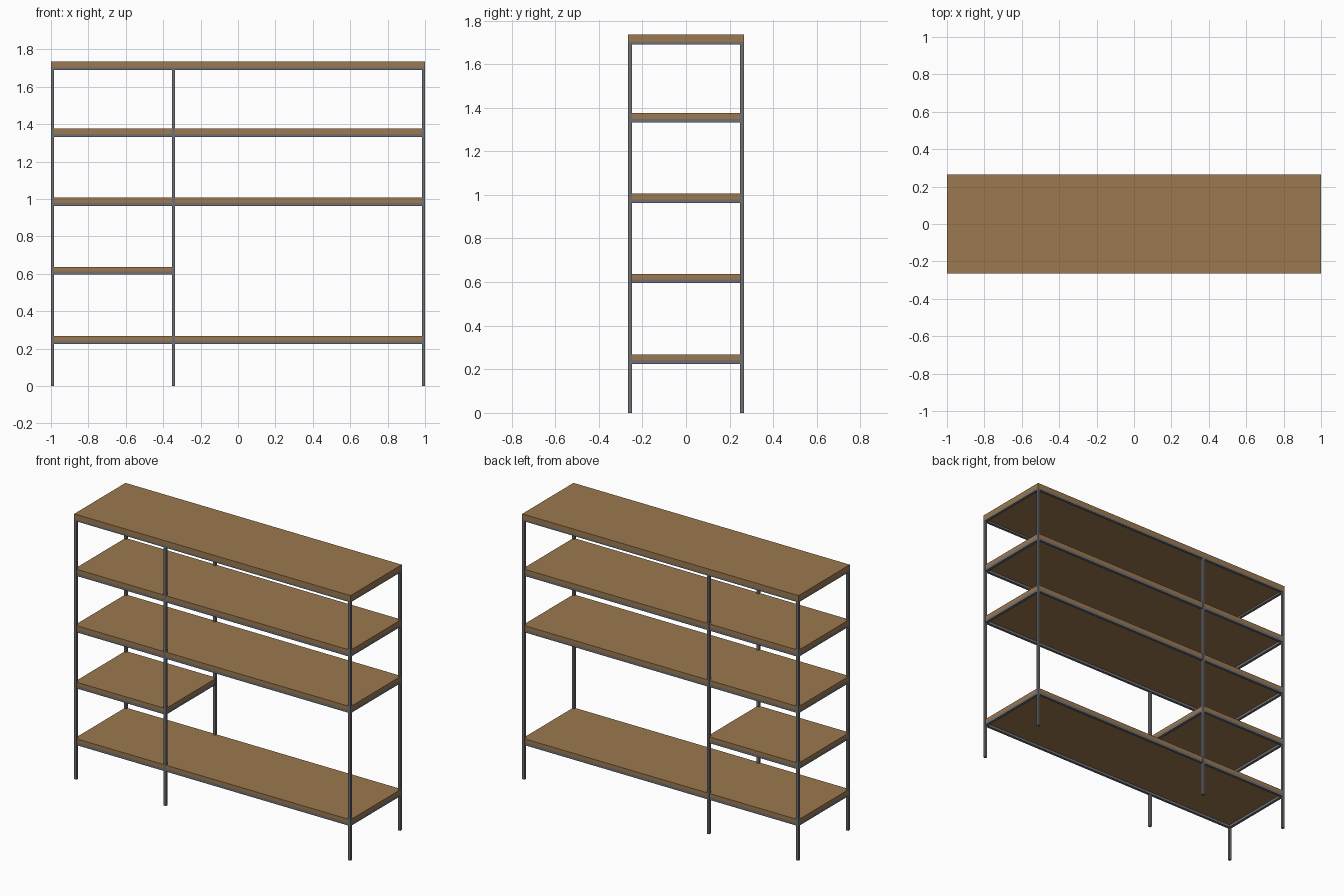
import bpy

if "Cube" in bpy.data.objects:
    bpy.data.objects.remove(bpy.data.objects["Cube"])

def material(name, color):
    m = bpy.data.materials.new(name)
    m.diffuse_color = color
    m.use_nodes = True
    m.node_tree.nodes["Principled BSDF"].inputs["Base Color"].default_value = m.diffuse_color
    return m

WOOD = material("wood", (0.33, 0.19, 0.08, 1))
STEEL = material("steel", (0.16, 0.16, 0.17, 1))

def box(name, x0, x1, y0, y1, z0, z1, mat):
    bpy.ops.mesh.primitive_cube_add(size=1, location=((x0 + x1) / 2, (y0 + y1) / 2, (z0 + z1) / 2))
    o = bpy.context.object
    o.name = name
    o.scale = (x1 - x0, y1 - y0, z1 - z0)
    bpy.ops.object.transform_apply(location=False, rotation=False, scale=True)
    o.data.materials.append(mat)
    return o

T = 0.017            # steel tube thickness
X, Y = 1.0, 0.265    # half width and half depth
MID = -0.345         # middle post position
POST_TOP = 1.694

# square posts: two ends and one off-centre pair
for side, x in (("left", -X + T / 2), ("middle", MID), ("right", X - T / 2)):
    for face, y in (("front", -Y + T / 2), ("back", Y - T / 2)):
        box(f"{side}_{face}_post", x - T / 2, x + T / 2, y - T / 2, y + T / 2, 0, POST_TOP, STEEL)

def shelf(name, x0, x1, y, z0, z1, rail_h, inset=0.0):
    # board resting on a rectangular rail frame
    box(name + "_board", x0, x1, -y, y, z0 + rail_h, z1, WOOD)
    a, b, c = x0 + inset, x1 - inset, y - inset
    box(name + "_front_rail", a, b, -c, -c + T, z0, z0 + rail_h, STEEL)
    box(name + "_back_rail", a, b, c - T, c, z0, z0 + rail_h, STEEL)
    box(name + "_left_rail", a, a + T, -c + T, c - T, z0, z0 + rail_h, STEEL)
    box(name + "_right_rail", b - T, b, -c + T, c - T, z0, z0 + rail_h, STEEL)

# shelves sit just inside the outer faces of the posts
E = 0.002
for name, x1, z0, z1 in (("bottom_shelf", X - E, 0.225, 0.267),
                         ("short_shelf", MID + T / 2 - E, 0.596, 0.637),
                         ("middle_shelf", X - E, 0.963, 1.007),
                         ("upper_shelf", X - E, 1.332, 1.376)):
    shelf(name, -X + E, x1, Y - E, z0, z1, T)

# top covers the posts
shelf("top", -X, X, Y, 1.69, 1.735, 0.012)
